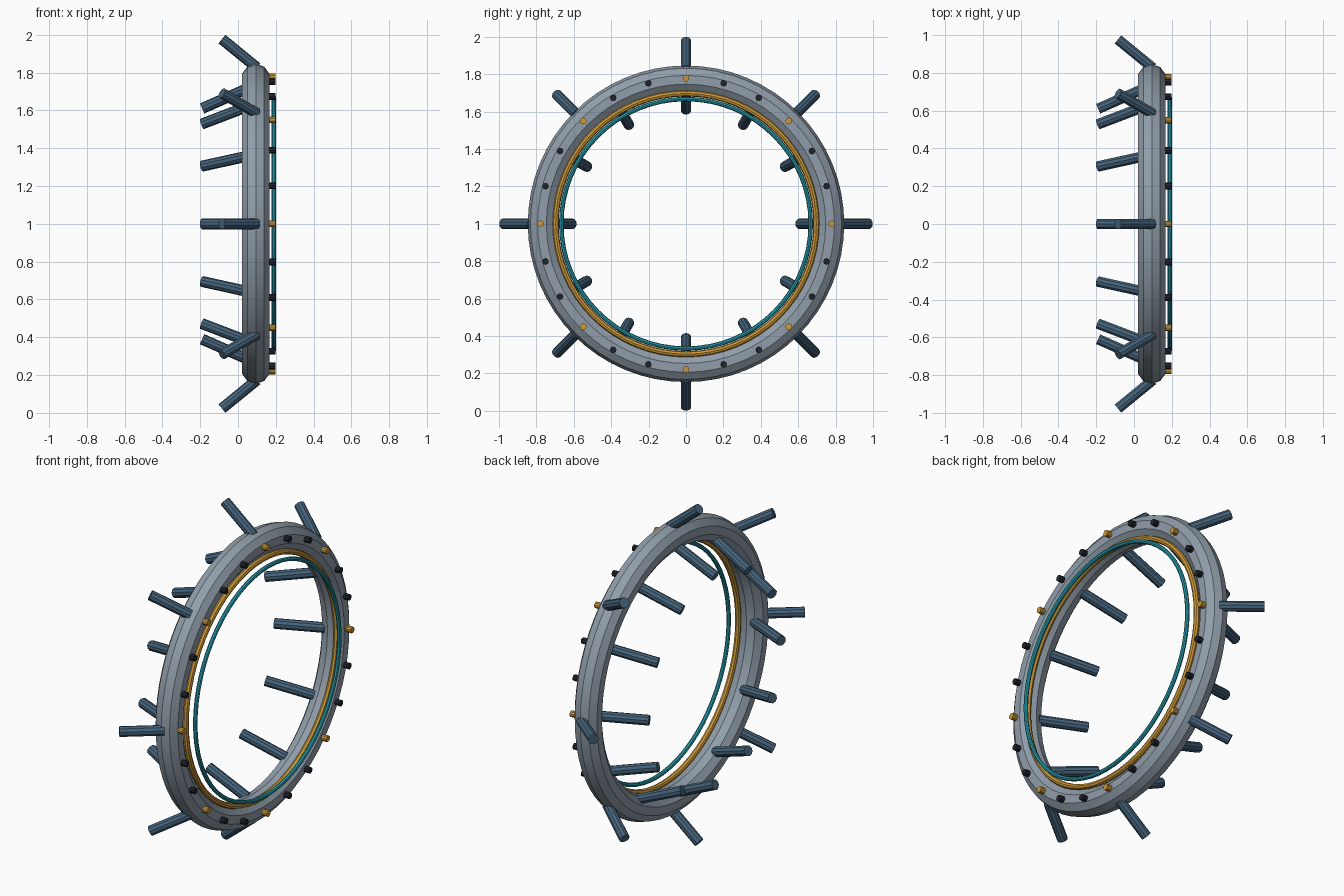
import bpy
from math import sin, cos, radians
from mathutils import Vector, Matrix

cube = bpy.data.objects.get("Cube")
if cube:
    bpy.data.objects.remove(cube, do_unlink=True)


def material(name, rgb):
    m = bpy.data.materials.new(name)
    m.use_nodes = True
    m.diffuse_color = (*rgb, 1)
    m.node_tree.nodes["Principled BSDF"].inputs["Base Color"].default_value = (*rgb, 1)
    return m


GREY = material("steel grey", (0.28, 0.34, 0.40))
BLUE = material("slate blue", (0.06, 0.125, 0.20))
GOLD = material("gold", (0.62, 0.32, 0.04))
TEAL = material("teal", (0.02, 0.33, 0.42))
BLACK = material("black", (0.015, 0.017, 0.025))


def polar(x, radius, angle):
    """Point at a given radius and angle around the hoop's x axis."""
    return Vector((x, radius * cos(angle), 1 + radius * sin(angle)))


def finish(name, mat):
    ob = bpy.context.object
    ob.name = name
    ob.data.materials.append(mat)
    bpy.ops.object.shade_smooth_by_angle(angle=radians(28))


def hoop(name, x, major, minor, sides, mat):
    bpy.ops.mesh.primitive_torus_add(
        major_radius=major, minor_radius=minor, major_segments=64,
        minor_segments=sides, location=(x, 0, 1), rotation=(0, radians(90), 0))
    finish(name, mat)


def rod(name, start, end, radius, sides, mat):
    axis = end - start
    bpy.ops.mesh.primitive_cylinder_add(
        vertices=sides, radius=radius, depth=axis.length,
        location=(start + end) / 2, rotation=axis.to_track_quat('Z', 'Y').to_euler())
    finish(name, mat)


# Main hoop with two thin trim rings on its +x side
hoop("main_ring", 0.094, 0.77, 0.076, 10, GREY)
hoop("gold_trim_ring", 0.15, 0.697, 0.016, 8, GOLD)
hoop("teal_trim_ring", 0.19, 0.667, 0.012, 8, TEAL)

# Studs on the +x face, every third one gold
for i in range(24):
    a = radians(15 * i)
    gold = i % 3 == 0
    rod("gold_stud" if gold else "black_stud",
        polar(0.155, 0.778, a), polar(0.198, 0.778, a),
        0.018, 10 if gold else 8, GOLD if gold else BLACK)

# Inner struts lean inwards towards -x
for i in range(12):
    a = radians(30 * i)
    rod("inner_strut", polar(0.06, 0.72, a), polar(-0.19, 0.61, a), 0.029, 10, BLUE)

# Outer struts splay outwards towards -x
for i in range(8):
    a = radians(45 * i)
    rod("outer_strut", polar(0.1, 0.826, a), polar(-0.085, 0.977, a), 0.029, 10, BLUE)
